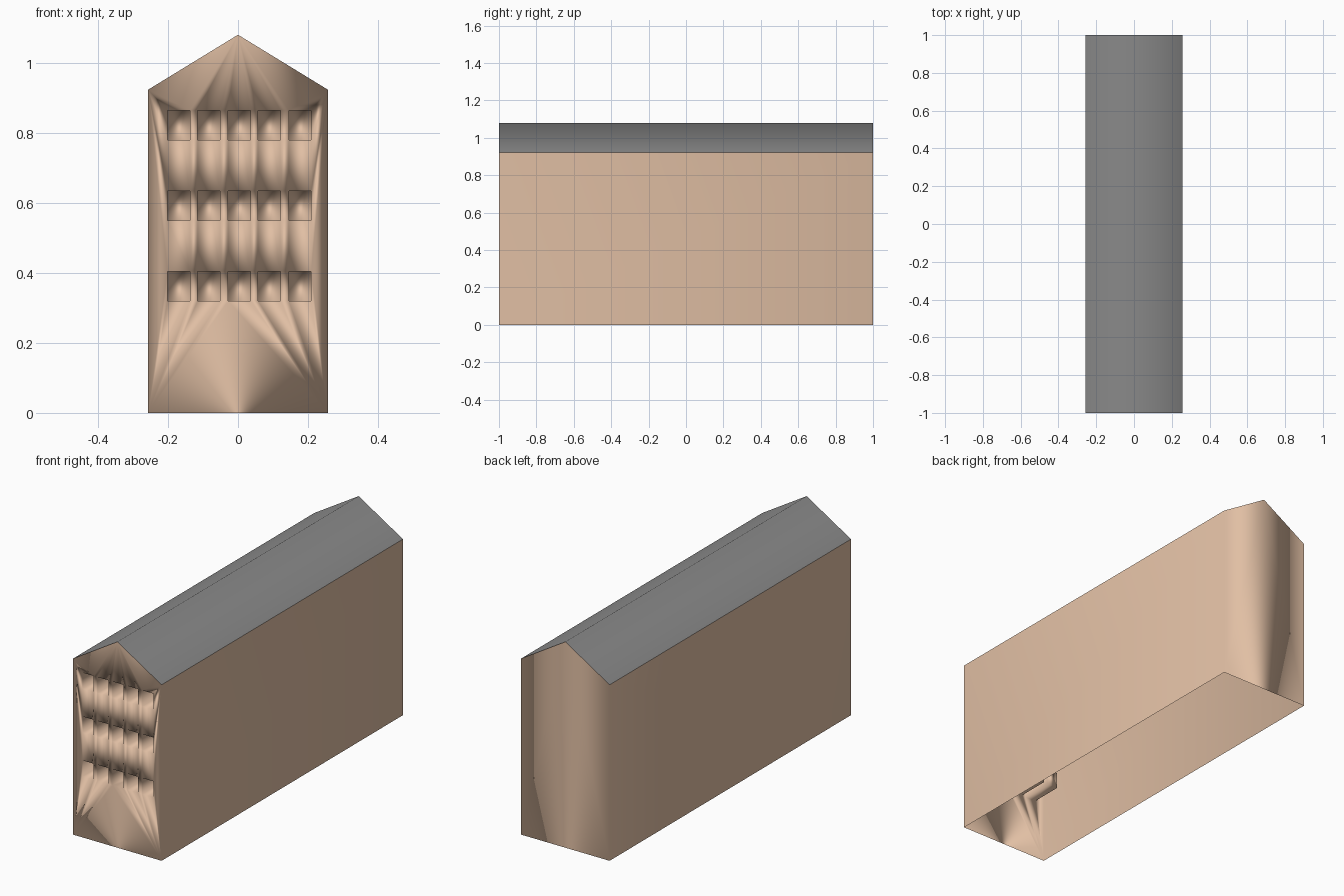
import bpy, bmesh

if "Cube" in bpy.data.objects:
    bpy.data.objects.remove(bpy.data.objects["Cube"])

W, L, EAVE, RIDGE = 0.257, 1.0, 0.923, 1.08
DEPTH = 0.17                              # window recess depth
WIN_W, WIN_H = 0.064, 0.084
WIN_X = [-0.169, -0.083, 0.004, 0.089, 0.177]
WIN_Z = [0.32, 0.55, 0.78]


def make_object(name, bm, color):
    mesh = bpy.data.meshes.new(name)
    bm.to_mesh(mesh)
    bm.free()
    for p in mesh.polygons:
        p.use_smooth = True
    obj = bpy.data.objects.new(name, mesh)
    bpy.context.collection.objects.link(obj)
    mat = bpy.data.materials.new(name + "_colour")
    mat.diffuse_color = color
    mat.use_nodes = True
    mat.node_tree.nodes["Principled BSDF"].inputs["Base Color"].default_value = mat.diffuse_color
    mesh.materials.append(mat)
    return obj


def loop(bm, pts, y):
    return [bm.verts.new((x, y, z)) for x, z in pts]


def loop_edges(bm, vs):
    return [bm.edges.new((vs[i], vs[(i + 1) % len(vs)])) for i in range(len(vs))]


# Walls: gabled front and back, two long sides, open underneath
bm = bmesh.new()
gable = [(-W, 0), (W, 0), (W, EAVE), (0, RIDGE), (-W, EAVE)]
front = loop(bm, gable, -L)
back = loop(bm, gable, L)
edges = loop_edges(bm, front)
bm.faces.new(back[::-1])
bm.faces.new((front[1], back[1], back[2], front[2]))
bm.faces.new((front[0], front[4], back[4], back[0]))

# Window recesses: five per floor on three floors
for z in WIN_Z:
    for x in WIN_X:
        a, b = x - WIN_W / 2, x + WIN_W / 2
        rect = [(a, z), (b, z), (b, z + WIN_H), (a, z + WIN_H)]
        rim = loop(bm, rect, -L)
        inner = loop(bm, rect, -L + DEPTH)
        edges += loop_edges(bm, rim)
        bm.faces.new(inner)
        for i in range(4):
            j = (i + 1) % 4
            bm.faces.new((rim[i], rim[j], inner[j], inner[i]))

# Front wall surface around the window openings
fill = bmesh.ops.triangle_fill(bm, edges=edges, use_beauty=True, normal=(0, -1, 0))
for f in fill["geom"]:
    if isinstance(f, bmesh.types.BMFace):
        f.normal_update()
        if f.normal.y > 0:
            f.normal_flip()
walls = make_object("house_walls", bm, (0.75, 0.52, 0.37, 1))
wn = walls.modifiers.new("soft_shading", 'WEIGHTED_NORMAL')
wn.mode = 'FACE_AREA'

# Roof: two slopes meeting at the ridge
bm = bmesh.new()
profile = [(W, EAVE), (0, RIDGE), (-W, EAVE)]
f, b = loop(bm, profile, -L), loop(bm, profile, L)
for i in range(2):
    bm.faces.new((f[i], b[i], b[i + 1], f[i + 1]))
make_object("roof", bm, (0.25, 0.25, 0.25, 1))
